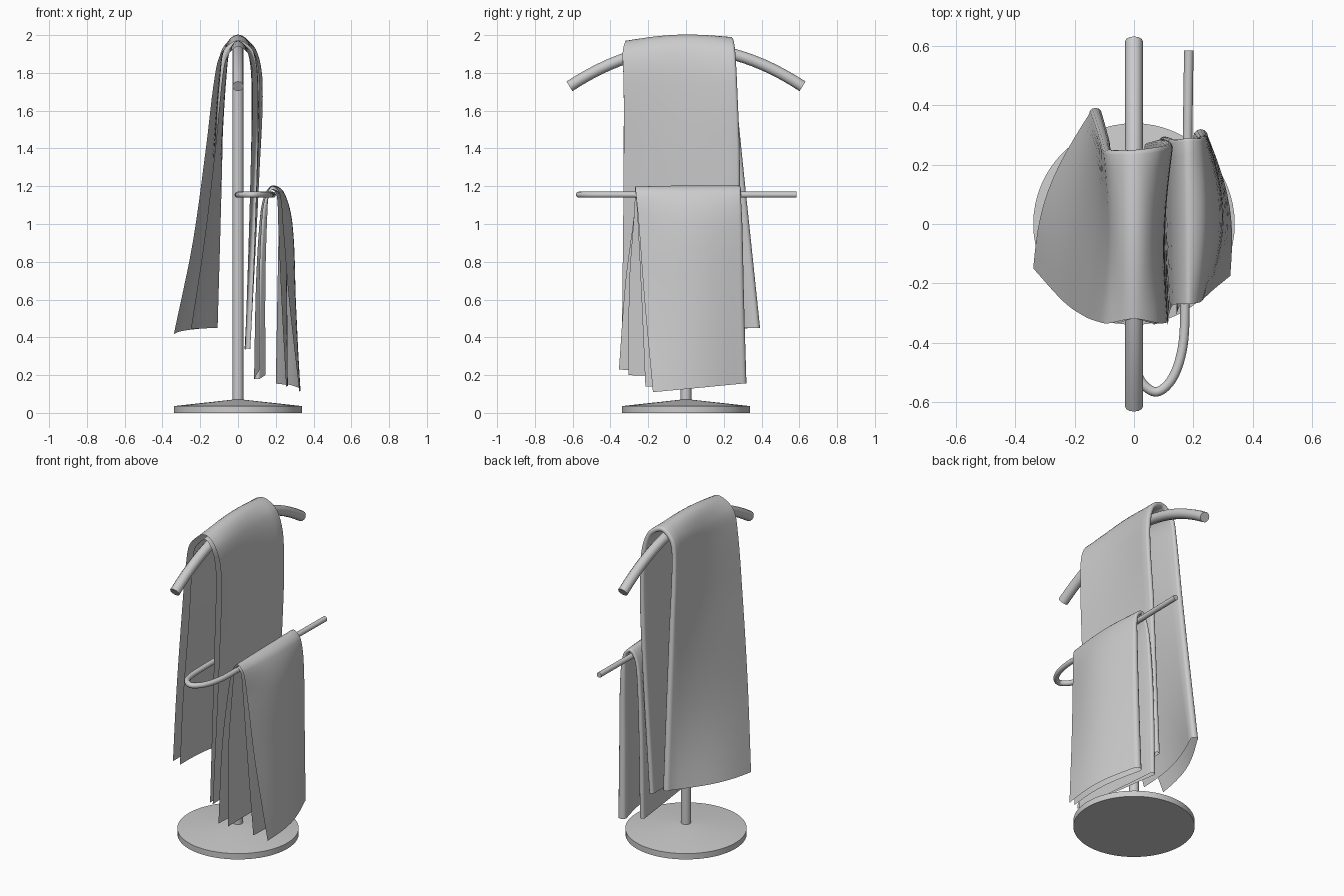
import bpy, bmesh, math
from mathutils import Vector

if "Cube" in bpy.data.objects:
    bpy.data.objects.remove(bpy.data.objects["Cube"])


def mesh_object(name, bm, angle=40):
    bmesh.ops.recalc_face_normals(bm, faces=bm.faces)
    me = bpy.data.meshes.new(name)
    bm.to_mesh(me)
    bm.free()
    ob = bpy.data.objects.new(name, me)
    bpy.context.collection.objects.link(ob)
    shade(ob, angle)
    return ob


def shade(ob, angle=40):
    bpy.ops.object.select_all(action='DESELECT')
    bpy.context.view_layer.objects.active = ob
    ob.select_set(True)
    bpy.ops.object.shade_smooth_by_angle(angle=math.radians(angle))


def lathe(name, profile, sides):
    bm = bmesh.new()
    rings = [[bm.verts.new((r * math.cos(2 * math.pi * i / sides),
                            r * math.sin(2 * math.pi * i / sides), z))
              for i in range(sides)] for r, z in profile]
    for a, b in zip(rings, rings[1:]):
        for i in range(sides):
            j = (i + 1) % sides
            bm.faces.new((a[i], a[j], b[j], b[i]))
    bm.faces.new(rings[0])
    bm.faces.new(rings[-1])
    return mesh_object(name, bm, 25)


def smooth_path(points, n):
    """Sample a smooth curve through points of any dimension."""
    pts = [Vector(p) for p in points]
    t = [0.0]
    for a, b in zip(pts, pts[1:]):
        t.append(t[-1] + (b - a).length)
    last = len(pts) - 1
    tan = []
    for i in range(len(pts)):
        a, b = max(i - 1, 0), min(i + 1, last)
        tan.append((pts[b] - pts[a]) / (t[b] - t[a]))
    out = []
    for i in range(last):
        h = t[i + 1] - t[i]
        for k in range(n):
            s = k / n
            out.append(pts[i] * (2*s**3 - 3*s*s + 1) + tan[i] * h * (s**3 - 2*s*s + s)
                       + pts[i + 1] * (3*s*s - 2*s**3) + tan[i + 1] * h * (s**3 - s*s))
    return out + [pts[-1]]


def tube(name, points, radius):
    cu = bpy.data.curves.new(name, 'CURVE')
    cu.dimensions = '3D'
    cu.bevel_depth = radius
    cu.bevel_resolution = 4
    cu.use_fill_caps = True
    sp = cu.splines.new('POLY')
    sp.points.add(len(points) - 1)
    for p, co in zip(sp.points, points):
        p.co = (*co, 1)
    ob = bpy.data.objects.new(name, cu)
    bpy.context.collection.objects.link(ob)
    bpy.ops.object.select_all(action='DESELECT')
    bpy.context.view_layer.objects.active = ob
    ob.select_set(True)
    bpy.ops.object.convert(target='MESH')
    shade(bpy.context.object)


def towel(name, stations):
    """Sheet folded in two along +y and draped over a bar.
    Station: outer edge xyz, fold xyz, inner edge xyz, (bulge, fold radius)."""
    rows = smooth_path([o + f + i + e for o, f, i, e in stations], 6)
    bm = bmesh.new()
    grid = []
    for k, row in enumerate(rows):
        outer, fold, inner = Vector(row[0:3]), Vector(row[3:6]), Vector(row[6:9])
        bulge, r = row[9], row[10]
        d = Vector(rows[min(k + 1, len(rows) - 1)][3:6]) - Vector(rows[max(k - 1, 0)][3:6])
        n = Vector((-d.z, 0, d.x)).normalized()
        sec = []
        for j in range(12):                       # outer layer
            u = j / 12
            sec.append(outer.lerp(fold + n * r, u) + n * bulge * math.sin(math.pi * u))
        for j in range(7):                        # rounded fold
            a = math.pi * j / 6
            sec.append(fold + n * r * math.cos(a) + Vector((0, r * math.sin(a), 0)))
        for j in range(11, -1, -1):               # inner layer
            u = j / 12
            sec.append(inner.lerp(fold - n * r, u) + n * bulge * 0.9 * math.sin(math.pi * u))
        grid.append([bm.verts.new(p) for p in sec])
    for a, b in zip(grid, grid[1:]):
        for j in range(len(a) - 1):
            bm.faces.new((a[j], a[j + 1], b[j + 1], b[j]))
    mesh_object(name, bm, 80)


# Stand: shallow conical base, pole and arched top bar
lathe("base", [(0.34, 0), (0.34, 0.036), (0.03, 0.07)], 64)
lathe("pole", [(0.028, 0.05), (0.028, 1.93)], 32)
tube("top_bar", [(0, y, 1.932 - 0.534 * y * y)
                 for y in [-0.617 + 1.234 * i / 24 for i in range(25)]], 0.03)

# Lower rail: runs forward from the pole, hooks round and runs back
tube("lower_rail", smooth_path([(0, 0, 1.155), (0, -0.42, 1.155), (0.02, -0.525, 1.155),
                                (0.075, -0.567, 1.155), (0.13, -0.52, 1.155),
                                (0.165, -0.41, 1.155), (0.172, -0.25, 1.155),
                                (0.185, 0.585, 1.155)], 6), 0.016)

# Large towel on the top bar
towel("large_towel", [
    ((-.34, -.15, .415), (-.13, .37, .45), (-.25, -.21, .44), (.045, .022)),
    ((-.24, -.26, .90), (-.115, .325, .90), (-.18, -.28, .90), (.015, .020)),
    ((-.17, -.31, 1.40), (-.10, .275, 1.40), (-.12, -.31, 1.40), (-.01, .018)),
    ((-.12, -.33, 1.80), (-.09, .24, 1.80), (-.08, -.33, 1.80), (-.02, .015)),
    ((-.085, -.335, 1.91), (-.07, .235, 1.92), (-.055, -.335, 1.89), (-.01, .015)),
    ((0, -.32, 1.97), (0, .235, 1.975), (0, -.32, 1.94), (.022, .015)),
    ((.085, -.335, 1.91), (.08, .245, 1.92), (.06, -.335, 1.89), (-.01, .015)),
    ((.115, -.33, 1.75), (.115, .255, 1.75), (.08, -.33, 1.75), (-.02, .015)),
    ((.105, -.33, 1.30), (.10, .27, 1.30), (.07, -.33, 1.30), (-.01, .015)),
    ((.065, -.34, .33), (.05, .26, .34), (.04, -.33, .33), (0, .015)),
])

# Small towel on the lower rail
towel("small_towel", [
    ((.115, -.355, .23), (.10, .28, .18), (.145, -.305, .20), (0, .015)),
    ((.115, -.32, .70), (.11, .28, .70), (.145, -.30, .70), (0, .014)),
    ((.13, -.275, 1.05), (.13, .275, 1.05), (.155, -.275, 1.05), (0, .012)),
    ((.15, -.27, 1.15), (.15, .275, 1.15), (.163, -.27, 1.15), (0, .010)),
    ((.182, -.27, 1.198), (.182, .28, 1.193), (.182, -.27, 1.18), (.003, .010)),
    ((.22, -.265, 1.16), (.22, .278, 1.155), (.205, -.265, 1.15), (.02, .012)),
    ((.237, -.25, 1.00), (.232, .28, 1.00), (.213, -.255, 1.00), (.045, .018)),
    ((.27, -.22, .60), (.23, .285, .60), (.23, -.235, .60), (.045, .022)),
    ((.325, -.175, .11), (.225, .295, .155), (.255, -.215, .14), (.035, .025)),
])
